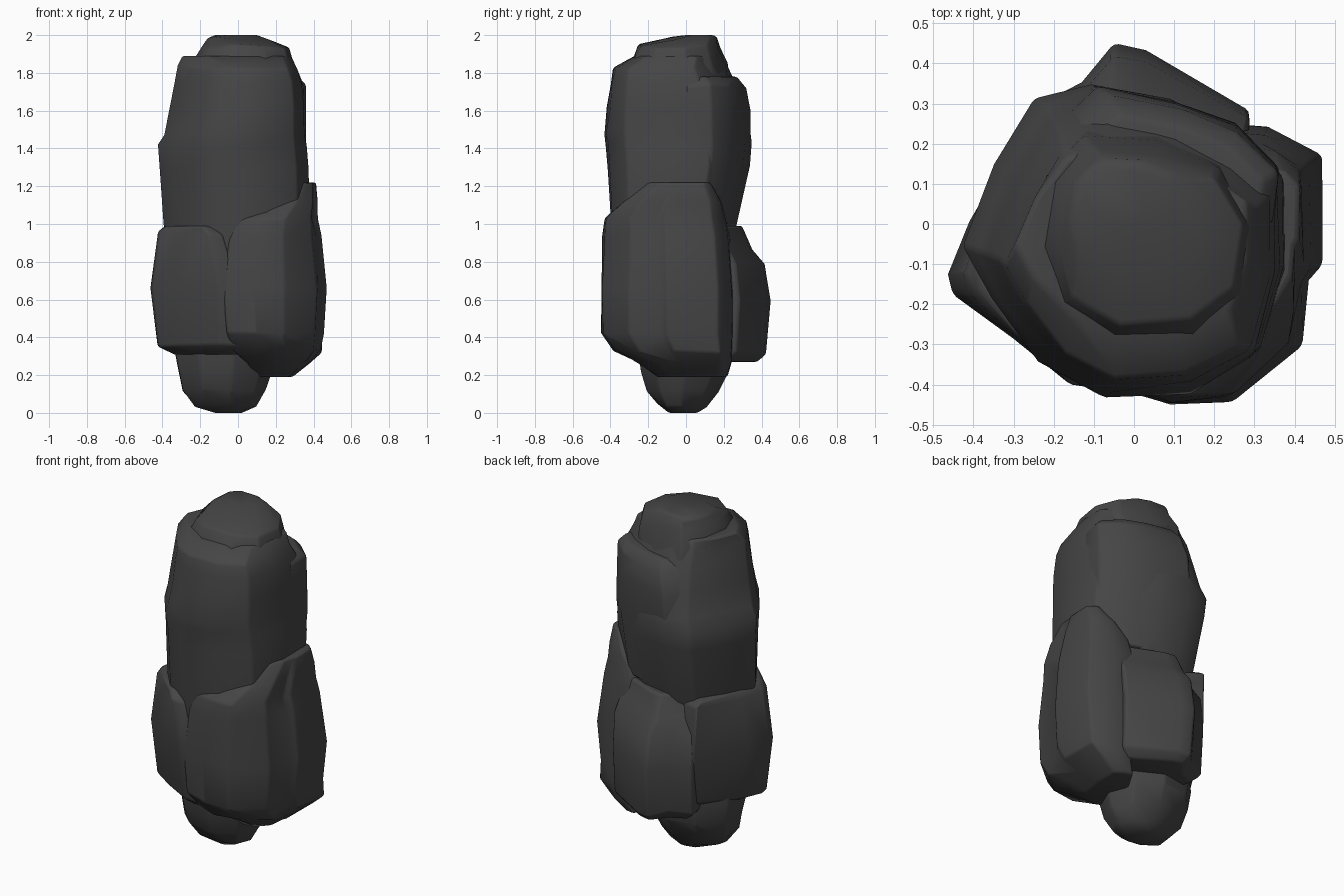
import bpy
import bmesh
import math
import random

random.seed(4)

default_cube = bpy.data.objects.get("Cube")
if default_cube:
    bpy.data.objects.remove(default_cube, do_unlink=True)

# One dark stone colour for every boulder
stone = bpy.data.materials.new("dark_stone")
stone.use_nodes = True
stone_colour = (.06, .06, .06, 1)
stone.diffuse_color = stone_colour
stone.node_tree.nodes["Principled BSDF"].inputs["Base Color"].default_value = stone_colour


def normalise(outline):
    """Fit an outline into the unit square."""
    xs, ys = zip(*outline)
    width, depth = max(xs) - min(xs), max(ys) - min(ys)
    return [((x - min(xs)) / width, (y - min(ys)) / depth) for x, y in outline]


def boulder(name, outline, levels, edge=.012, rough=.006):
    """Loft an outline through levels of (z, x min, x max, y min, y max)."""
    shape = normalise(outline)
    bm = bmesh.new()
    rings = []
    for index, (z, left, right, front, back) in enumerate(levels):
        inner = 0 < index < len(levels) - 1
        ring = []
        for u, v in shape:
            lift = random.uniform(-rough, rough) * 2 if inner else 0
            push = 1 + random.uniform(-rough, rough) * 2
            x = left + (right - left) * u
            y = front + (back - front) * v
            ring.append(bm.verts.new((x * push, y * push, z + lift)))
        rings.append(ring)
    count = len(shape)
    for low, high in zip(rings, rings[1:]):
        for i in range(count):
            j = (i + 1) % count
            bm.faces.new((low[i], low[j], high[j], high[i]))
    bm.faces.new(rings[0])
    bm.faces.new(rings[-1])
    bmesh.ops.recalc_face_normals(bm, faces=bm.faces)
    mesh = bpy.data.meshes.new(name)
    bm.to_mesh(mesh)
    bm.free()
    mesh.materials.append(stone)
    rock = bpy.data.objects.new(name, mesh)
    bpy.context.collection.objects.link(rock)

    # Worn edges and soft shading
    worn = rock.modifiers.new("worn_edges", "BEVEL")
    worn.width = edge
    worn.segments = 2
    worn.limit_method = "ANGLE"
    worn.angle_limit = math.radians(35)
    bpy.ops.object.select_all(action="DESELECT")
    rock.select_set(True)
    bpy.context.view_layer.objects.active = rock
    bpy.ops.object.shade_smooth_by_angle(angle=math.radians(60))


# Rounded foot under the pile
round_outline = [(math.cos(a * math.tau / 9), math.sin(a * math.tau / 9)) for a in range(9)]
boulder("foot_rock", round_outline, [
    (0, -.12, .02, -.09, .06),
    (.04, -.23, .1, -.15, .11),
    (.12, -.29, .15, -.21, .17),
    (.22, -.31, .18, -.24, .23),
    (.34, -.34, .22, -.26, .24),
    (.8, -.3, .22, -.26, .22)])

# Tall upper boulder, ending in a front ledge
boulder("upper_rock", [
    (-.42, -.05), (-.35, -.18), (-.23, -.33), (-.08, -.41), (.14, -.4), (.31, -.31), (.37, -.1),
    (.37, .13), (.26, .22), (.1, .31), (-.1, .35), (-.24, .31), (-.34, .15)], [
    (.7, -.33, .3, -.37, .2),
    (1, -.4, .38, -.4, .27),
    (1.3, -.42, .37, -.41, .34),
    (1.42, -.425, .36, -.42, .35),
    (1.48, -.39, .355, -.43, .34),
    (1.62, -.365, .35, -.415, .3),
    (1.75, -.34, .34, -.4, .26),
    (1.83, -.32, .31, -.385, .22),
    (1.89, -.3, .28, -.27, .19)])

# Crown rising behind the ledge
boulder("crown_rock", [
    (-.2, -.05), (-.16, -.18), (-.04, -.25), (.14, -.24), (.25, -.16), (.27, 0),
    (.2, .12), (.06, .18), (-.1, .19), (-.18, .1)], [
    (1.6, -.24, .3, -.32, .26),
    (1.85, -.24, .295, -.29, .22),
    (1.94, -.19, .27, -.25, .18),
    (1.98, -.16, .18, -.12, .165),
    (2, -.12, .1, 0, .15)])

# Slab on the back of the upper boulder
boulder("back_shoulder", [
    (-.2, .24), (-.09, .35), (.1, .31), (.25, .25), (.36, .14), (.34, 0), (-.1, 0)], [
    (1, -.2, .34, 0, .27),
    (1.4, -.22, .365, 0, .35),
    (1.6, -.2, .365, 0, .34),
    (1.73, -.16, .36, 0, .32),
    (1.78, -.12, .32, 0, .27)])

# Ring of lower boulders
boulder("front_rock", [
    (-.08, -.4), (.08, -.45), (.24, -.44), (.41, -.3), (.43, -.14), (.46, -.1),
    (.46, .17), (.33, .24), (.2, .25), (-.07, -.1)], [
    (.19, .08, .29, -.15, .22),
    (.26, .05, .38, -.26, .24),
    (.33, -.03, .44, -.38, .25),
    (.43, -.06, .45, -.45, .25),
    (.66, -.08, .465, -.45, .25),
    (.93, -.05, .44, -.44, .23),
    (1.03, -.01, .425, -.43, .21),
    (1.12, .14, .42, -.34, .19),
    (1.22, .28, .41, -.2, .13)])
boulder("right_side_rock", [
    (-.46, -.13), (-.45, -.18), (-.3, -.29), (-.1, -.41), (0, -.4),
    (0, .2), (-.24, .28), (-.41, 0)], [
    (.31, -.34, 0, -.3, .18),
    (.36, -.43, 0, -.37, .25),
    (.66, -.465, 0, -.41, .29),
    (.95, -.42, -.08, -.4, .28),
    (.99, -.39, -.14, -.36, .24)])
boulder("back_rock", [
    (-.13, .35), (-.05, .45), (.03, .43), (.29, .28), (.25, 0), (-.2, 0), (-.25, .29)], [
    (.27, -.18, .24, 0, .38),
    (.32, -.24, .29, 0, .43),
    (.6, -.25, .29, 0, .455),
    (.79, -.25, .29, 0, .42),
    (.87, -.25, .28, 0, .35),
    (.99, -.22, .26, 0, .3)])
